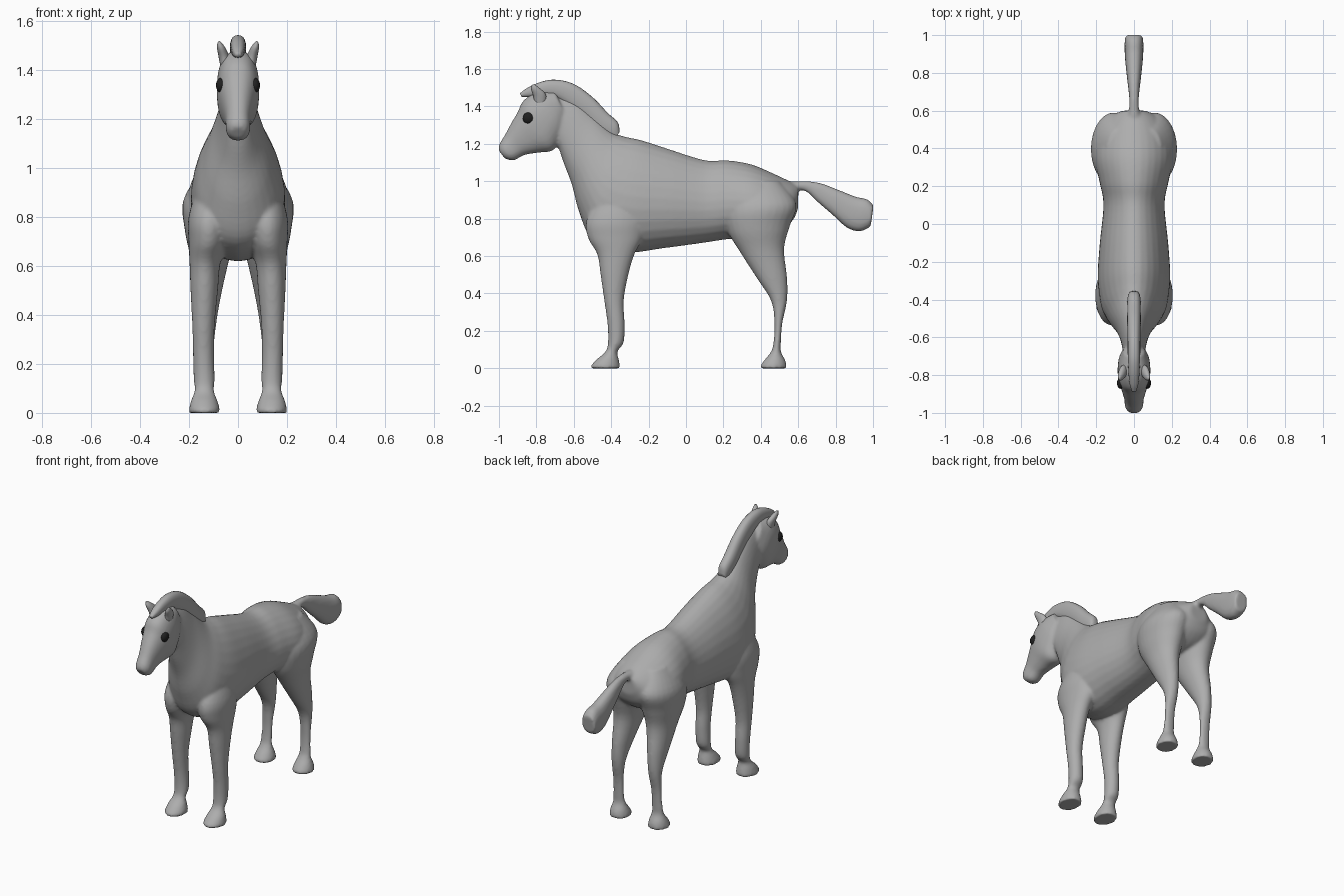
import bpy, bmesh, math


def material(name, c):
    m = bpy.data.materials.new(name)
    m.diffuse_color = (c, c, c, 1)
    return m


GREY = material("grey coat", 0.42)
BLACK = material("black eye", 0.015)


def spline(rows, sub):
    """Smooth interpolation through rows of section values."""
    out = []
    for i in range(len(rows) - 1):
        a, b = rows[max(i - 1, 0)], rows[i]
        c, d = rows[i + 1], rows[min(i + 2, len(rows) - 1)]
        for k in range(sub):
            t = k / sub
            out.append([0.5 * (2 * q + (r - p) * t + (2 * p - 5 * q + 4 * r - s) * t * t
                               + (3 * q - p - 3 * r + s) * t ** 3)
                        for p, q, r, s in zip(a, b, c, d)])
    out.append(list(rows[-1]))
    return out


def loft(bm, rows, side=1, egg=0.0, power=2.0, n=28, sub=5):
    """Each row: y,z of one edge, y,z of the opposite edge, half width, x centre."""
    rings = []
    for ya, za, yb, zb, w, cx in spline(rows, sub):
        ring = []
        for k in range(n):
            t = math.tau * k / n
            c, s = math.cos(t), math.sin(t)
            c = math.copysign(abs(c) ** (2 / power), c)
            s = math.copysign(abs(s) ** (2 / power), s)
            x = side * (cx + w * c * (1 - egg * s))
            ring.append(bm.verts.new((x, (ya + yb) / 2 + (ya - yb) / 2 * s,
                                      max(0, (za + zb) / 2 + (za - zb) / 2 * s))))
        rings.append(ring)
    for r, q in zip(rings, rings[1:]):
        for k in range(n):
            bm.faces.new((r[k], r[(k + 1) % n], q[(k + 1) % n], q[k]))
    bm.faces.new(rings[0][::-1])
    bm.faces.new(rings[-1])


def finish(bm, name, mat):
    bmesh.ops.recalc_face_normals(bm, faces=bm.faces[:])
    me = bpy.data.meshes.new(name)
    bm.to_mesh(me)
    bm.free()
    me.materials.append(mat)
    me.shade_smooth()
    ob = bpy.data.objects.new(name, me)
    bpy.context.collection.objects.link(ob)
    return ob


# neck, chest, barrel and rump
TRUNK = [(-.73, 1.46, -.69, 1.21, .055, 0), (-.60, 1.44, -.655, 1.10, .066, 0),
         (-.50, 1.36, -.61, .98, .09, 0), (-.40, 1.27, -.57, .83, .135, 0),
         (-.33, 1.24, -.50, .69, .172, 0), (-.24, 1.22, -.33, .62, .19, 0),
         (-.10, 1.175, -.12, .642, .18, 0), (.10, 1.113, .10, .672, .16, 0),
         (.22, 1.112, .22, .69, .18, 0), (.35, 1.09, .35, .70, .205, 0),
         (.47, 1.04, .49, .73, .185, 0), (.555, 1.0, .57, .79, .13, 0),
         (.60, .98, .60, .86, .06, 0)]
# head from muzzle to poll
HEAD = [(-1.003, 1.168, -.967, 1.12, .03, 0), (-.997, 1.20, -.92, 1.112, .048, 0),
        (-.967, 1.25, -.865, 1.14, .052, 0), (-.935, 1.31, -.79, 1.153, .066, 0),
        (-.90, 1.37, -.715, 1.163, .082, 0), (-.87, 1.43, -.68, 1.21, .087, 0),
        (-.80, 1.475, -.65, 1.27, .08, 0), (-.70, 1.48, -.64, 1.34, .055, 0)]
TAIL = [(.53, 1.0, .53, .90, .04, 0), (.60, 1.0, .60, .95, .028, 0),
        (.66, 1.0, .65, .94, .025, 0), (.73, .987, .70, .892, .03, 0),
        (.82, .952, .78, .823, .04, 0), (.91, .917, .86, .752, .048, 0),
        (.97, .903, .93, .732, .05, 0), (1.003, .87, .987, .757, .046, 0)]
FRONT_LEG = [(-.45, .95, -.25, .95, .06, .10), (-.53, .80, -.22, .80, .085, .117),
             (-.525, .70, -.23, .70, .08, .122), (-.475, .61, -.275, .61, .063, .135),
             (-.457, .50, -.308, .50, .056, .138), (-.437, .36, -.333, .36, .046, .141),
             (-.42, .24, -.328, .24, .043, .141), (-.417, .14, -.333, .14, .043, .138),
             (-.43, .09, -.366, .09, .04, .138), (-.475, .05, -.36, .05, .054, .138),
             (-.507, .015, -.353, .015, .063, .137), (-.507, 0, -.353, 0, .063, .137)]
HIND_LEG = [(.28, 1.0, .50, 1.0, .06, .085), (.21, .86, .59, .88, .118, .105),
            (.22, .74, .555, .76, .108, .11), (.29, .62, .525, .64, .08, .115),
            (.38, .48, .541, .48, .056, .125), (.455, .36, .54, .36, .041, .13),
            (.473, .24, .515, .24, .035, .135), (.467, .13, .507, .13, .036, .137),
            (.452, .085, .509, .085, .04, .137), (.42, .045, .53, .045, .054, .137),
            (.399, .015, .538, .015, .062, .137), (.399, 0, .538, 0, .062, .137)]

# all body parts fused into one smooth skin
bm = bmesh.new()
loft(bm, TRUNK, egg=.17)
loft(bm, HEAD, power=2.3)
loft(bm, TAIL, power=2.4)
for side in (1, -1):
    loft(bm, FRONT_LEG, side)
    loft(bm, HIND_LEG, side)
body = finish(bm, "horse_body", GREY)
rm = body.modifiers.new("fuse", 'REMESH')
rm.mode = 'VOXEL'
rm.voxel_size = 0.009
rm.use_smooth_shade = True
sm = body.modifiers.new("soften", 'SMOOTH')
sm.factor = 0.5
sm.iterations = 6

# mane with forelock
bm = bmesh.new()
loft(bm, [(-.888, 1.47, -.88, 1.452, .012, 0), (-.85, 1.498, -.835, 1.45, .024, 0),
          (-.78, 1.53, -.76, 1.45, .03, 0), (-.70, 1.543, -.69, 1.44, .033, 0),
          (-.60, 1.52, -.63, 1.40, .034, 0), (-.50, 1.45, -.55, 1.34, .036, 0),
          (-.42, 1.367, -.48, 1.27, .037, 0), (-.365, 1.315, -.42, 1.23, .034, 0),
          (-.355, 1.265, -.38, 1.22, .025, 0)], power=2.4, n=20)
finish(bm, "mane", GREY)

# ears
for side, label in ((1, "left"), (-1, "right")):
    bm = bmesh.new()
    loft(bm, [(-.81, 1.40, -.745, 1.41, .025, .045), (-.815, 1.45, -.75, 1.465, .022, .058),
              (-.828, 1.49, -.785, 1.50, .016, .07), (-.825, 1.515, -.81, 1.518, .005, .077)],
         side, n=16)
    finish(bm, label + "_ear", GREY)

    # eyes
    bm = bmesh.new()
    bmesh.ops.create_uvsphere(bm, u_segments=16, v_segments=10, radius=1)
    for v in bm.verts:
        v.co = (side * .069 + v.co.x * .021, -.842 + v.co.y * .031, 1.338 + v.co.z * .031)
    finish(bm, label + "_eye", BLACK)
